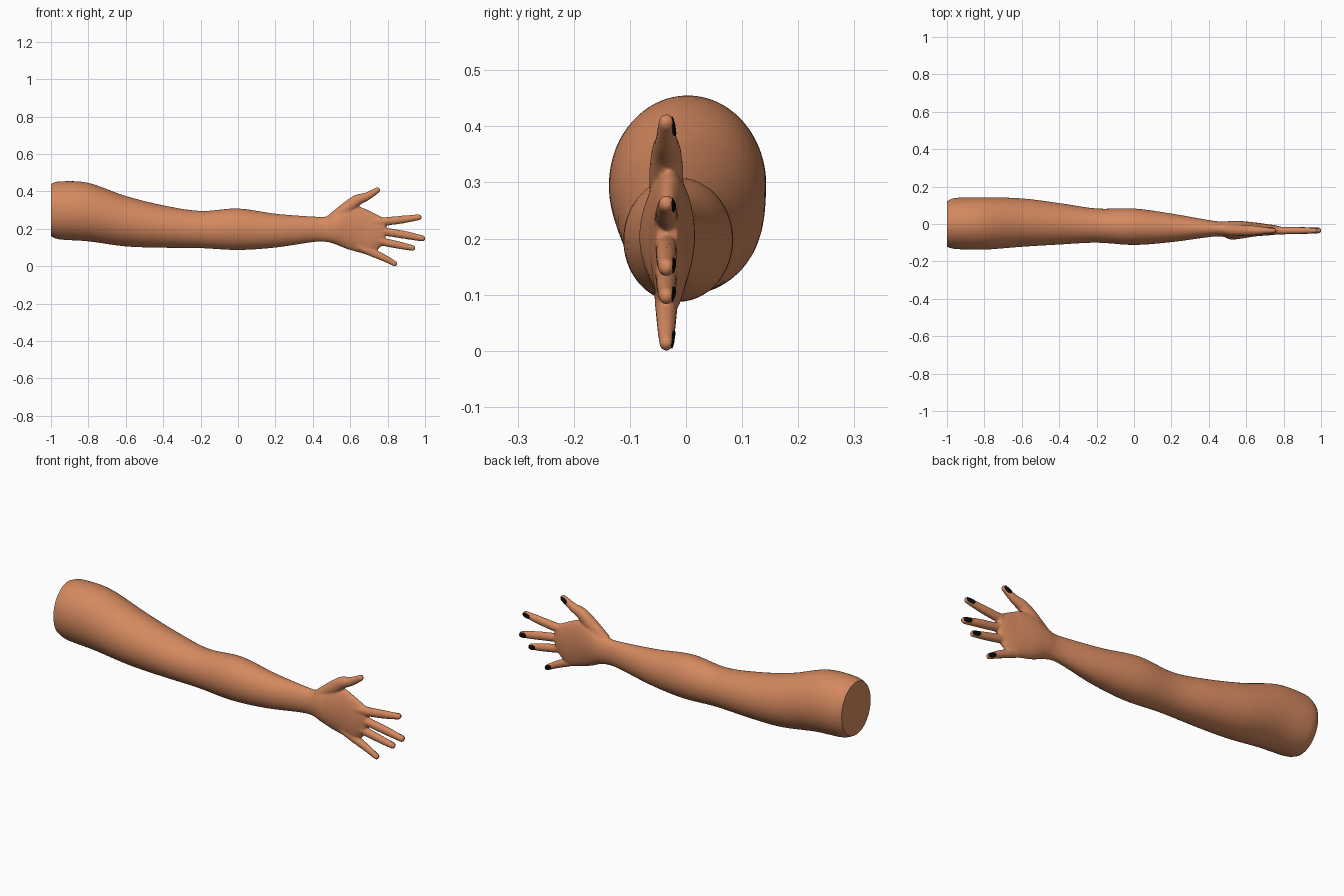
import bpy
import bmesh
from math import sin, cos, pi
from mathutils import Vector

cube = bpy.data.objects.get("Cube")
if cube:
    bpy.data.objects.remove(cube, do_unlink=True)


def material(name, colour):
    mat = bpy.data.materials.new(name)
    mat.use_nodes = True
    mat.diffuse_color = colour
    mat.node_tree.nodes["Principled BSDF"].inputs["Base Color"].default_value = colour
    return mat


skin = material("warm skin", (0.66, 0.25, 0.115, 1))
polish = material("black polish", (0.003, 0.003, 0.003, 1))


def smooth_path(points, steps=5):
    """Catmull-Rom interpolation of tuples of any length."""
    pts = [Vector(p) for p in points]
    pts = [pts[0]] + pts + [pts[-1]]
    out = []
    for a, b, c, d in zip(pts, pts[1:], pts[2:], pts[3:]):
        for i in range(steps):
            t = i / steps
            out.append(0.5 * (2 * b + (c - a) * t + (2 * a - 5 * b + 4 * c - d) * t * t
                              + (3 * b - a - 3 * c + d) * t ** 3))
    return out + [pts[-1]]


def tube(bm, rings, sides=32):
    """Closed loft through rings given as (centre, first axis, second axis)."""
    loops = []
    for centre, u, v in rings:
        loops.append([bm.verts.new(centre + u * cos(2 * pi * i / sides)
                                   + v * sin(2 * pi * i / sides)) for i in range(sides)])
    for a, b in zip(loops, loops[1:]):
        for i in range(sides):
            j = (i + 1) % sides
            bm.faces.new((a[i], a[j], b[j], b[i]))
    bm.faces.new(loops[0])
    bm.faces.new(loops[-1])


def make_object(name, bm, mat):
    mesh = bpy.data.meshes.new(name)
    bm.to_mesh(mesh)
    bm.free()
    mesh.materials.append(mat)
    obj = bpy.data.objects.new(name, mesh)
    bpy.context.collection.objects.link(obj)
    return obj


def shade(obj):
    bpy.ops.object.select_all(action='DESELECT')
    obj.select_set(True)
    bpy.context.view_layer.objects.active = obj
    bpy.ops.object.shade_smooth_by_angle(angle=0.8)


# Arm and palm stations: x, low z, high z, low y, high y
STATIONS = [
    (-1.03, .175, .425, -.11, .11), (-1.0, .16, .44, -.122, .122),
    (-.95, .143, .454, -.134, .14), (-.8, .133, .446, -.137, .143),
    (-.6, .106, .376, -.122, .137), (-.4, .099, .326, -.11, .112),
    (-.2, .097, .296, -.1, .083), (0, .087, .309, -.112, .083),
    (.2, .1, .281, -.097, .056), (.4, .129, .266, -.07, .021),
    (.47, .13, .266, -.067, .013), (.52, .118, .288, -.083, .016),
    (.58, .093, .318, -.077, .015), (.65, .073, .318, -.066, .008),
    (.7, .062, .298, -.062, .001), (.75, .09, .274, -.058, -.006),
    (.785, .13, .255, -.053, -.014),
]
# Finger paths: x, z, radius
FINGERS = {
    "thumb": [(.5, .25, .03), (.58, .309, .034), (.635, .352, .03),
              (.69, .374, .022), (.745, .407, .016)],
    "index": [(.7, .235, .026), (.79, .24, .023), (.88, .25, .021), (.967, .262, .016)],
    "middle": [(.7, .2, .026), (.8, .183, .022), (.9, .166, .021), (.986, .149, .017)],
    "ring": [(.69, .155, .025), (.78, .13, .022), (.86, .113, .02), (.933, .098, .016)],
    "little": [(.64, .11, .025), (.72, .072, .022), (.78, .045, .019), (.838, .014, .015)],
}
HAND_Y = -.035
BACK = Vector((0, 1, 0))

# Limb: overlapping lofts fused into one skin
bm = bmesh.new()
rings = []
for x, z0, z1, y0, y1 in smooth_path(STATIONS):
    rings.append((Vector((x, (y0 + y1) / 2, (z0 + z1) / 2)),
                  Vector((0, (y1 - y0) / 2, 0)), Vector((0, 0, (z1 - z0) / 2))))
tube(bm, rings, 48)

tips = {}
for name, points in FINGERS.items():
    path = smooth_path(points)
    rings = []
    for i, (x, z, r) in enumerate(path):
        before, after = path[max(i - 1, 0)], path[min(i + 1, len(path) - 1)]
        along = Vector((after[0] - before[0], 0, after[1] - before[1])).normalized()
        across = Vector((along.z, 0, -along.x))
        centre = Vector((x, HAND_Y, z))
        rings.append((centre, across * r, BACK * r * .9))
    for k in range(1, 6):  # rounded fingertip
        a = k * pi / 2 / 5.3
        rings.append((centre + along * r * sin(a), across * r * cos(a), BACK * r * .9 * cos(a)))
    tube(bm, rings, 24)
    tips[name] = (centre, along, across, r)
bmesh.ops.recalc_face_normals(bm, faces=bm.faces)

arm = make_object("arm_and_hand", bm, skin)
remesh = arm.modifiers.new("fuse", 'REMESH')
remesh.mode = 'VOXEL'
remesh.voxel_size = .005
relax = arm.modifiers.new("relax", 'SMOOTH')
relax.factor = .5
relax.iterations = 8
bpy.context.view_layer.objects.active = arm
for modifier in ("fuse", "relax"):
    bpy.ops.object.modifier_apply(modifier=modifier)

# Flat cut at the shoulder end
bm = bmesh.new()
bm.from_mesh(arm.data)
cut = bmesh.ops.bisect_plane(bm, geom=bm.verts[:] + bm.edges[:] + bm.faces[:],
                             plane_co=(-1, 0, 0), plane_no=(-1, 0, 0), clear_outer=True)
rim = [e for e in bm.edges if e.is_boundary]
bmesh.ops.holes_fill(bm, edges=rim, sides=0)
bmesh.ops.recalc_face_normals(bm, faces=bm.faces)
for face in bm.faces:
    face.material_index = 0
bm.to_mesh(arm.data)
bm.free()
shade(arm)

# Fingernails: oval plates wrapped onto the backs of the fingertips
for name, (centre, along, across, r) in tips.items():
    bm = bmesh.new()
    bmesh.ops.create_grid(bm, x_segments=12, y_segments=12, size=1)
    middle = centre - along * .008 + BACK * r
    for v in bm.verts:
        a, b = v.co.x, v.co.y
        u, w = a * (1 - b * b / 2) ** .5, b * (1 - a * a / 2) ** .5
        v.co = middle + along * u * .027 + across * w * r * 1.15
    nail = make_object(name + "_nail", bm, polish)
    wrap = nail.modifiers.new("wrap", 'SHRINKWRAP')
    wrap.target = arm
    wrap.wrap_method = 'NEAREST_SURFACEPOINT'
    wrap.wrap_mode = 'ABOVE_SURFACE'
    wrap.offset = .0015
    shade(nail)
